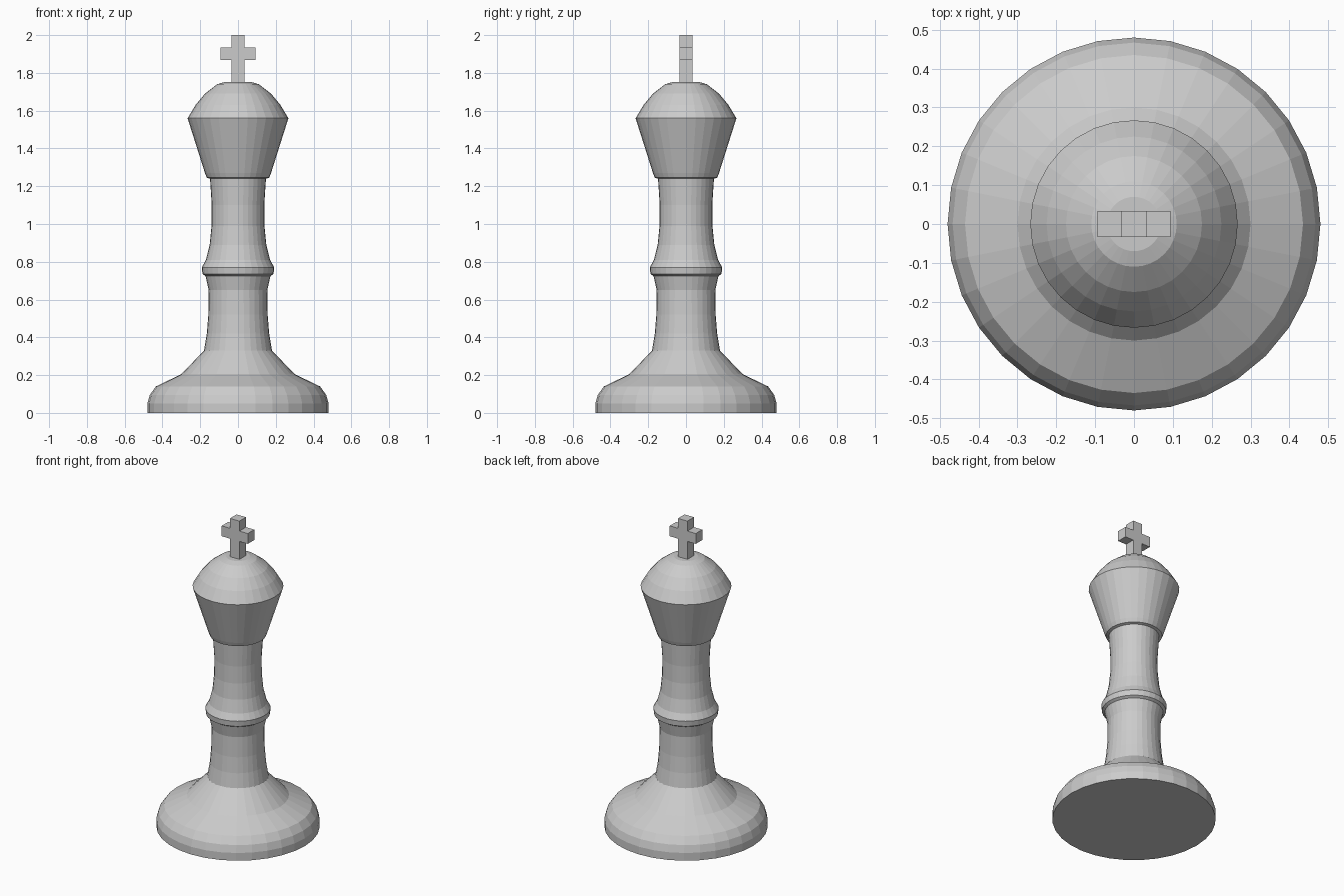
import bpy, bmesh
from math import cos, sin, tau

cube = bpy.data.objects.get("Cube")
if cube:
    bpy.data.objects.remove(cube, do_unlink=True)

SIDES = 32

grey = bpy.data.materials.new("plain_grey")
grey.use_nodes = True
colour = (0.6, 0.6, 0.6, 1)
grey.diffuse_color = colour
grey.node_tree.nodes["Principled BSDF"].inputs["Base Color"].default_value = colour


def finish(name, bm):
    bmesh.ops.recalc_face_normals(bm, faces=bm.faces)
    mesh = bpy.data.meshes.new(name)
    bm.to_mesh(mesh)
    bm.free()
    mesh.materials.append(grey)
    obj = bpy.data.objects.new(name, mesh)
    bpy.context.collection.objects.link(obj)
    return obj


def turned(name, profile):
    """Closed turned body from (radius, height) rings."""
    bm = bmesh.new()
    rings = [[bm.verts.new((r * cos(tau * i / SIDES), r * sin(tau * i / SIDES), z))
              for i in range(SIDES)] for r, z in profile]
    for low, high in zip(rings, rings[1:]):
        for i in range(SIDES):
            j = (i + 1) % SIDES
            bm.faces.new((low[i], low[j], high[j], high[i]))
    bm.faces.new(rings[0])
    bm.faces.new(rings[-1])
    return finish(name, bm)


# Foot, waisted stem, collar and flared head with a dome, as one turning
turned("body", [
    (0.48, 0), (0.48, 0.05), (0.467, 0.095), (0.435, 0.14), (0.30, 0.205),
    (0.18, 0.33), (0.165, 0.42), (0.157, 0.52), (0.155, 0.65), (0.172, 0.725),
    (0.188, 0.735), (0.192, 0.77), (0.17, 0.81), (0.15, 0.89), (0.14, 0.99),
    (0.139, 1.1), (0.148, 1.24), (0.165, 1.245), (0.175, 1.27), (0.267, 1.56),
    (0.225, 1.63), (0.175, 1.69), (0.11, 1.74), (0.07, 1.752)])

# Cross on top: a cube with its upper, lower and side faces drawn out
ARM, MID = 0.0335, 1.902
bm = bmesh.new()
bmesh.ops.create_cube(bm, size=2 * ARM)
bm.normal_update()
reach = {(1, 0): 0.06, (-1, 0): 0.06, (0, 1): 0.0645, (0, -1): 0.125}
for face in list(bm.faces):
    n = face.normal.copy()
    length = reach.get((round(n.x), round(n.z)))
    if length:
        out = bmesh.ops.extrude_discrete_faces(bm, faces=[face])["faces"]
        bmesh.ops.translate(bm, verts=out[0].verts, vec=n * length)
bmesh.ops.translate(bm, verts=bm.verts, vec=(0, 0, MID))
finish("cross", bm)
